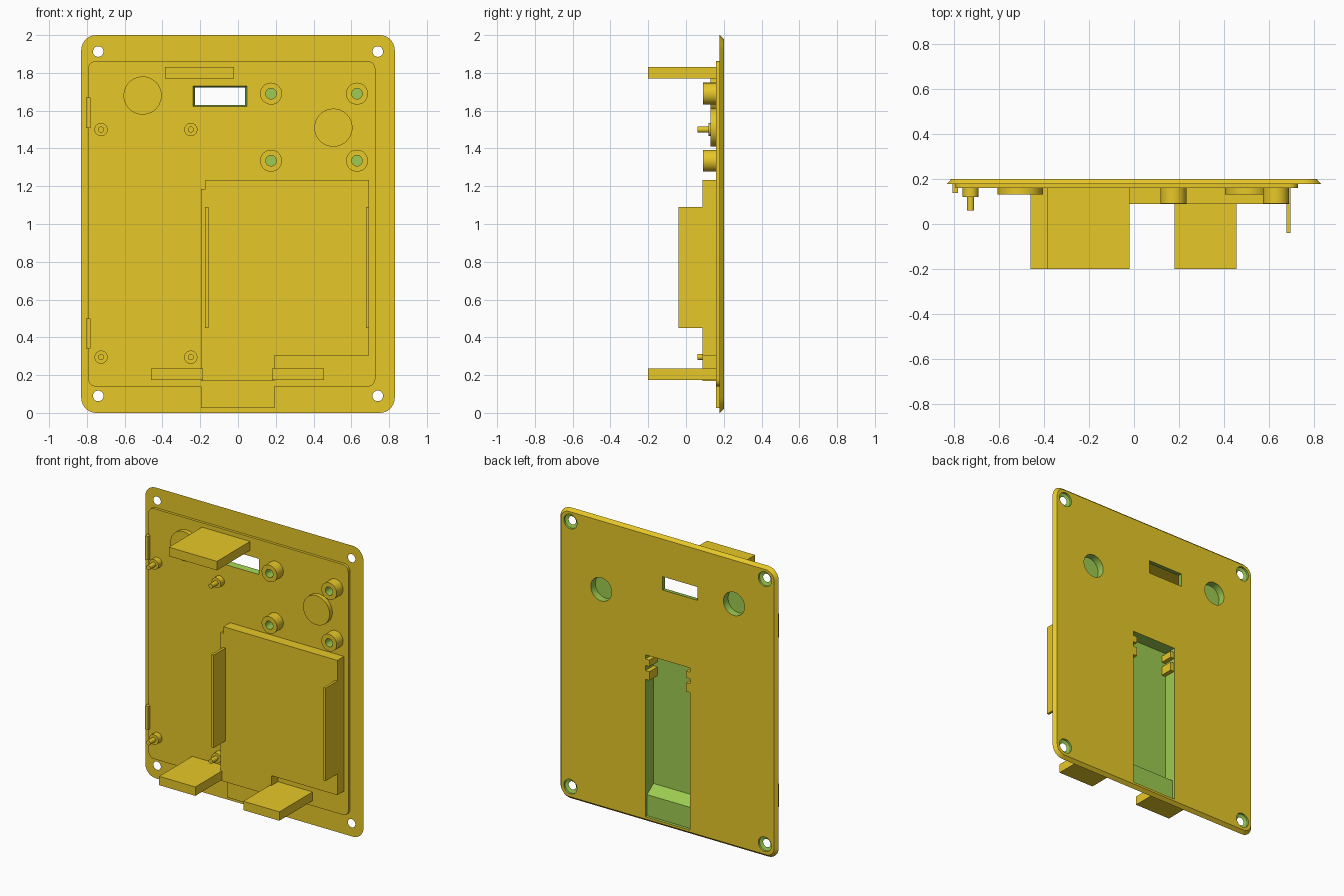
import bpy, bmesh, math

if "Cube" in bpy.data.objects:
    bpy.data.objects.remove(bpy.data.objects["Cube"])

def material(name, rgb):
    m = bpy.data.materials.new(name)
    m.diffuse_color = (*[(c / 255 / 12.92) if c < 11 else ((c / 255 + 0.055) / 1.055) ** 2.4 for c in rgb], 1)
    m.use_nodes = True
    m.node_tree.nodes["Principled BSDF"].inputs["Base Color"].default_value = m.diffuse_color
    return m

YELLOW = material("yellow plastic", (249, 215, 44))
GREEN = material("green cut faces", (157, 203, 81))

def loft(name, sections, mat=YELLOW, axis="y"):
    """Closed solid through outlines; each section is (depth, [(a, b), ...])."""
    bm = bmesh.new()
    place = (lambda d, a, b: (a, d, b)) if axis == "y" else (lambda d, a, b: (d, a, b))
    rings = [[bm.verts.new(place(d, a, b)) for a, b in pts] for d, pts in sections]
    n = len(rings[0])
    for r, s in zip(rings, rings[1:]):
        for i in range(n):
            bm.faces.new((r[i], r[(i + 1) % n], s[(i + 1) % n], s[i]))
    bm.faces.new(rings[0])
    bm.faces.new(rings[-1])
    bmesh.ops.recalc_face_normals(bm, faces=bm.faces)
    me = bpy.data.meshes.new(name)
    bm.to_mesh(me)
    bm.free()
    me.materials.append(mat)
    ob = bpy.data.objects.new(name, me)
    bpy.context.collection.objects.link(ob)
    return ob

def circle(x, z, r, n=40):
    return [(x + r * math.cos(2 * math.pi * i / n), z + r * math.sin(2 * math.pi * i / n)) for i in range(n)]

def rect(x0, x1, z0, z1):
    return [(x0, z0), (x1, z0), (x1, z1), (x0, z1)]

def rounded(x0, x1, z0, z1, r, n=8):
    pts = []
    for k, (cx, cz) in enumerate([(x1 - r, z1 - r), (x0 + r, z1 - r), (x0 + r, z0 + r), (x1 - r, z0 + r)]):
        for i in range(n + 1):
            a = math.pi / 2 * (k + i / n)
            pts.append((cx + r * math.cos(a), cz + r * math.sin(a)))
    return pts

def prism(name, pts, y0, y1, mat=YELLOW):
    return loft(name, [(y0, pts), (y1, pts)], mat)

def combine(body, other, operation):
    """Apply one boolean to the body and drop the other solid."""
    mod = body.modifiers.new("bool", "BOOLEAN")
    mod.operation, mod.solver, mod.object = operation, "EXACT", other
    mod.material_mode = "TRANSFER"
    me = bpy.data.meshes.new_from_object(body.evaluated_get(bpy.context.evaluated_depsgraph_get()))
    body.modifiers.clear()
    body.data = me
    bpy.data.objects.remove(other)

IN = 0.185   # depth to which added parts sink into the plate
BOSSES = [(x, z) for x in (0.175, 0.63) for z in (1.69, 1.335)]
MAGNETS = [(-0.505, 1.68), (0.505, 1.51)]

# Cover plate with chamfered back edge
cover = loft("cover_plate", [
    (0.178, rounded(-0.83, 0.83, 0, 2, 0.08)),
    (0.2, rounded(-0.81, 0.81, 0.02, 1.98, 0.06))])

# Raised panel, pocket housing and hump at its foot
solids = [
    prism("inner_panel", rounded(-0.793, 0.727, 0.14, 1.862, 0.04), 0.16, IN),
    prism("pocket_housing", [(-0.196, 0.168), (0.192, 0.168), (0.192, 0.305), (0.694, 0.305),
                             (0.694, 1.232), (-0.172, 1.232), (-0.172, 1.186), (-0.196, 1.186)], 0.088, IN),
    prism("foot_hump", rect(-0.196, 0.192, 0.025, 0.2), 0.159, IN)]
# Magnet seats and screw bosses
solids += [prism("magnet_seat", circle(x, z, 0.101), 0.13, IN) for x, z in MAGNETS]
solids += [prism("screw_boss", circle(x, z, 0.058), 0.09, IN) for x, z in BOSSES]
for s in solids:
    combine(cover, s, "UNION")

# Cuts: boss holes, magnet recesses, corner screw holes, window, channel
cuts = [prism("boss_hole", circle(x, z, 0.028), 0.05, 0.17, GREEN) for x, z in BOSSES]
cuts += [prism("magnet_recess", circle(x, z, 0.08), 0.15, 0.3, GREEN) for x, z in MAGNETS]
for x in (-0.74, 0.74):
    for z in (0.09, 1.913):
        cuts.append(loft("corner_hole", [(0.1, circle(x, z, 0.028)), (0.178, circle(x, z, 0.028)),
                                         (0.186, circle(x, z, 0.05)), (0.3, circle(x, z, 0.05))], GREEN))
cuts.append(loft("window", [(0.15, rect(-0.24, 0.05, 1.62, 1.732)),
                            (0.21, rect(-0.226, 0.036, 1.632, 1.72))], GREEN))
channel = [(0.3, 0.035), (0.18, 0.035), (0.18, 0.18), (0.11, 0.23), (0.11, 1.15), (0.3, 1.15)]
cuts.append(loft("channel", [(-0.17, channel), (0.17, channel)], GREEN, "x"))
for c in cuts:
    combine(cover, c, "DIFFERENCE")

# Clips at the top of the channel
for side, s in (("left", -1), ("right", 1)):
    for z0, z1 in ((0.98, 1.04), (1.075, 1.12)):
        a, b = sorted((s * 0.14, s * 0.172))
        prism(side + "_channel_clip", rect(a, b, z0, z1), 0.108, 0.198)

# Long tabs standing out of the panel
prism("top_tab", rect(-0.386, -0.02, 1.77, 1.832), -0.2, 0.165)
prism("left_bottom_tab", rect(-0.46, -0.185, 0.175, 0.236), -0.2, 0.165)
prism("right_bottom_tab", rect(0.18, 0.455, 0.175, 0.236), -0.2, 0.165)

# Rails along the pocket housing
prism("left_rail", rect(-0.174, -0.157, 0.45, 1.09), -0.04, 0.095)
prism("right_rail", rect(0.677, 0.694, 0.45, 1.09), -0.04, 0.095)

# Stepped locating pegs
for x in (-0.725, -0.25):
    for z in (0.295, 1.5):
        wide, thin = circle(x, z, 0.035, 32), circle(x, z, 0.016, 32)
        loft("locating_peg", [(0.06, thin), (0.12, thin), (0.12, wide), (0.165, wide)])

# Small edge catches
for z0, z1 in ((0.34, 0.5), (1.507, 1.67)):
    prism("edge_catch", rect(-0.805, -0.78, z0, z1), 0.138, 0.182)

# Smooth round parts, keep edges sharp
for ob in bpy.context.collection.objects:
    ob.select_set(True)
    bpy.context.view_layer.objects.active = ob
bpy.ops.object.shade_smooth_by_angle(angle=math.radians(30))
